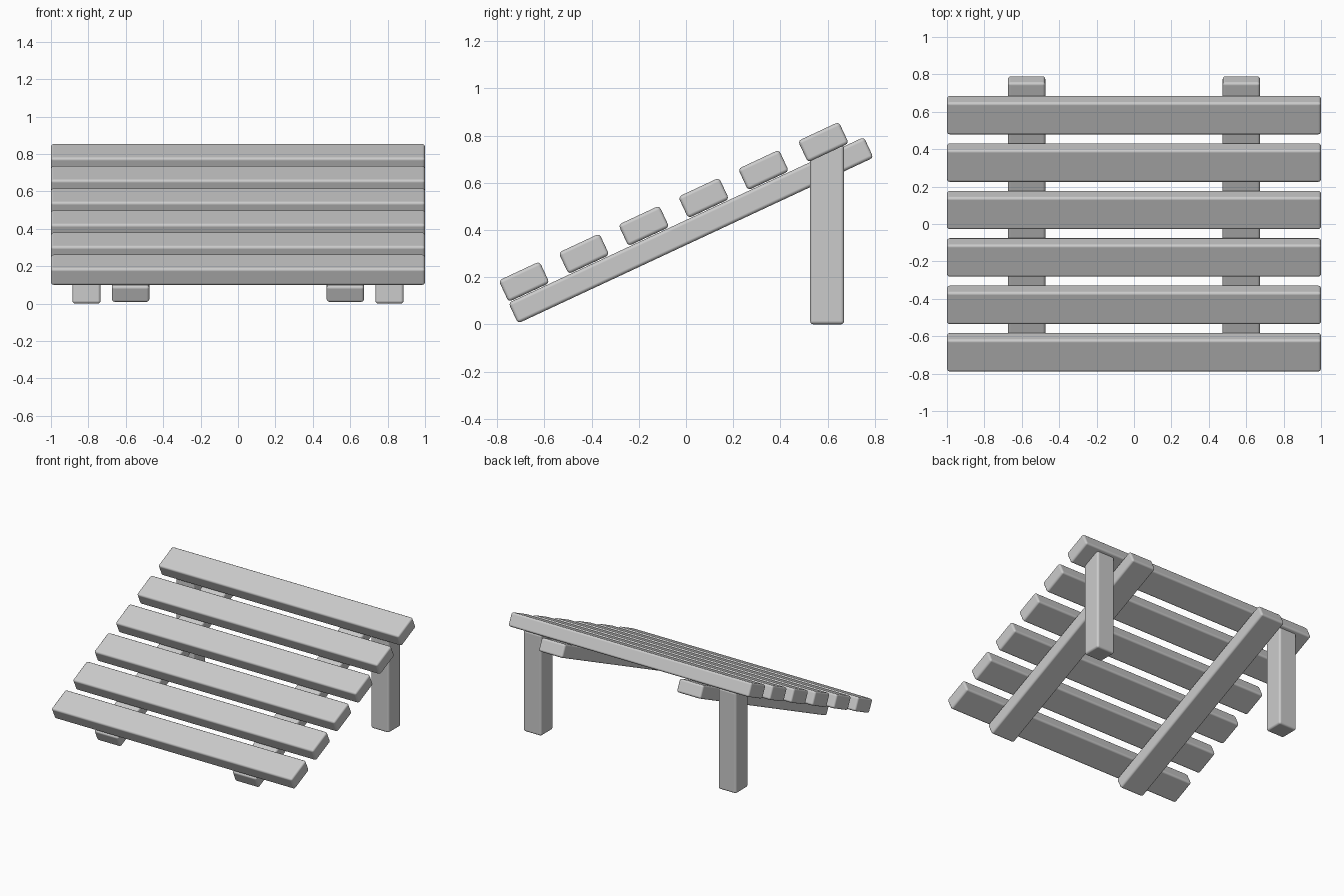
import bpy, bmesh, math
from mathutils import Matrix

if "Cube" in bpy.data.objects:
    bpy.data.objects.remove(bpy.data.objects["Cube"])

TILT = math.radians(25)


def board(name, size, loc, tilt=0.0):
    """Softly rounded timber board."""
    mesh = bpy.data.meshes.new(name)
    bm = bmesh.new()
    bmesh.ops.create_cube(bm, size=1, matrix=Matrix.Diagonal((*size, 1)))
    bm.to_mesh(mesh)
    bm.free()
    obj = bpy.data.objects.new(name, mesh)
    bpy.context.collection.objects.link(obj)
    obj.location = loc
    obj.rotation_euler.x = tilt
    bevel = obj.modifiers.new("rounded_edges", 'BEVEL')
    bevel.width = 0.015
    bevel.segments = 3
    for poly in mesh.polygons:
        poly.use_smooth = True
    bevel.harden_normals = True
    return obj


# Sloping deck slats
for i in range(6):
    t = i / 5
    board(f"slat_{i + 1}", (2.0, 0.191, 0.10),
          (0, -0.686 + 1.268 * t, 0.181 + 0.5915 * t), TILT)

# Support rails and back legs on both sides
for side, s in (("left", -1), ("right", 1)):
    board(f"{side}_rail", (0.20, 1.662, 0.096),
          (s * 0.574, 0.021, 0.399), TILT)
    board(f"{side}_leg", (0.15, 0.145, 0.76), (s * 0.81, 0.598, 0.38))
